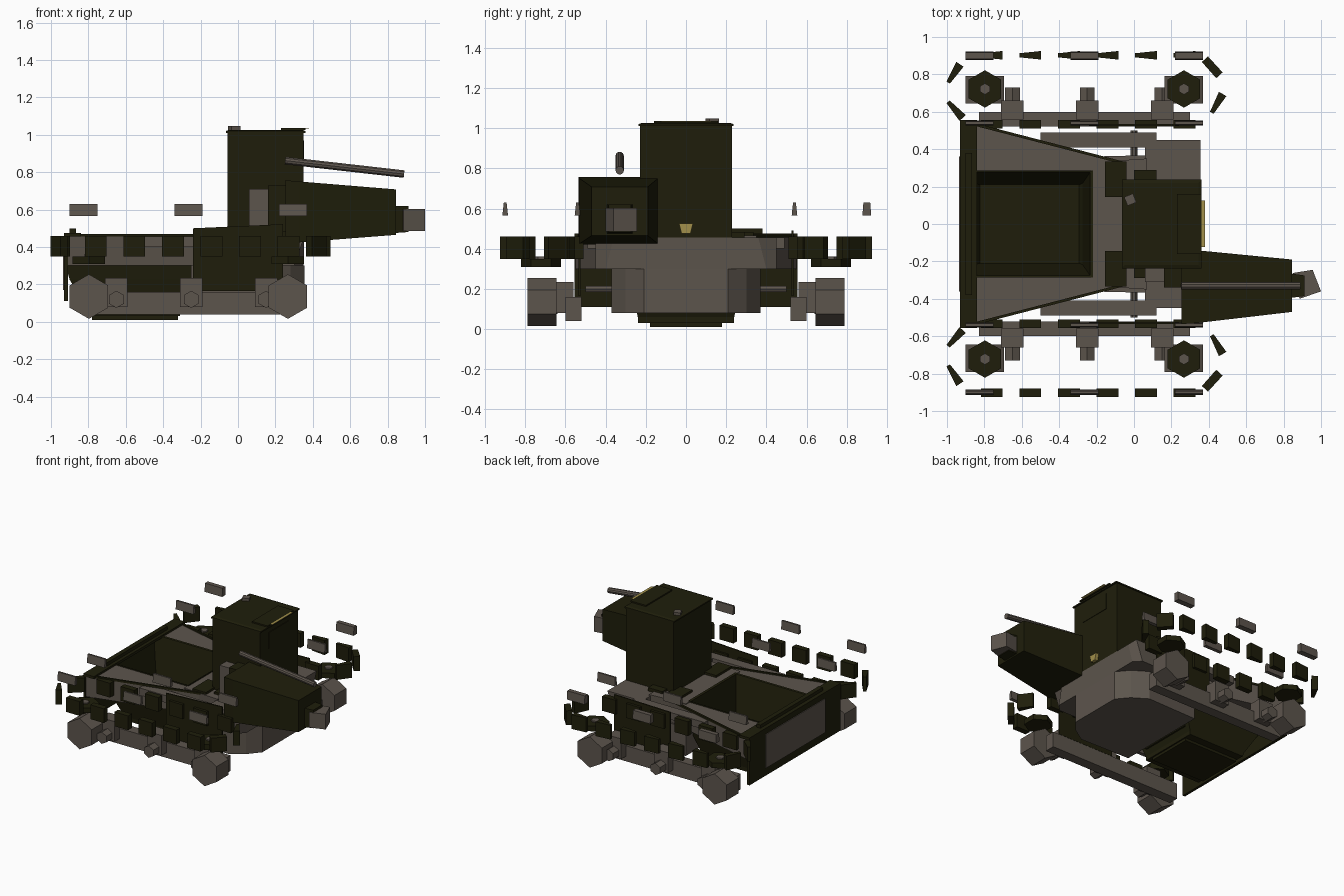
import bpy, bmesh, math
from mathutils import Vector, Matrix

if "Cube" in bpy.data.objects:
    bpy.data.objects.remove(bpy.data.objects["Cube"])


def material(name, rgb):
    m = bpy.data.materials.new(name)
    m.diffuse_color = (*rgb, 1)
    m.use_nodes = True
    m.node_tree.nodes["Principled BSDF"].inputs["Base Color"].default_value = m.diffuse_color
    return m


GREEN = material("dark olive", (0.0135, 0.0128, 0.0032))
GREY = material("warm grey", (0.108, 0.090, 0.073))
GOLD = material("gold", (0.36, 0.28, 0.07))


def loft(name, rings, mat, closed=False):
    """Skin equal-length loops; cap the ends, or join last ring to first."""
    bm = bmesh.new()
    vs = [[bm.verts.new(p) for p in r] for r in rings]
    n = len(vs[0])
    pairs = list(zip(vs, vs[1:])) + ([(vs[-1], vs[0])] if closed else [])
    for a, b in pairs:
        for i in range(n):
            j = (i + 1) % n
            bm.faces.new((a[i], a[j], b[j], b[i]))
    if not closed:
        bm.faces.new(vs[0])
        bm.faces.new(vs[-1])
    bmesh.ops.recalc_face_normals(bm, faces=bm.faces)
    me = bpy.data.meshes.new(name)
    bm.to_mesh(me)
    bm.free()
    me.materials.append(mat)
    ob = bpy.data.objects.new(name, me)
    bpy.context.collection.objects.link(ob)
    return ob


def rect(x0, x1, y0, y1, z):
    return [(x0, y0, z), (x1, y0, z), (x1, y1, z), (x0, y1, z)]


def box(name, x0, x1, y0, y1, z0, z1, mat):
    return loft(name, [rect(x0, x1, y0, y1, z0), rect(x0, x1, y0, y1, z1)], mat)


def prism(name, pts, z0, z1, mat):
    return loft(name, [[(x, y, z) for x, y in pts] for z in (z0, z1)], mat)


def rod(name, a, b, r, n, mat, spin=0.0):
    """Straight n-sided rod from a to b."""
    a, b = Vector(a), Vector(b)
    d = (b - a).normalized()
    u = d.cross(Vector((0, 0, 1)))
    u = u.normalized() if u.length > 1e-4 else Vector((1, 0, 0))
    v = u.cross(d)
    ang = [spin + 2 * math.pi * i / n for i in range(n)]
    return loft(name, [[c + r * (math.cos(t) * u + math.sin(t) * v) for t in ang] for c in (a, b)], mat)


# Lower hull and wider upper hull
low = [(-.25, -.36), (.17, -.37), (.28, -.30), (.355, -.21),
       (.355, .21), (.28, .30), (.17, .37), (-.25, .36)]
prism("lower_hull", low, .08, .30, GREY)
wide = [(.06, -.45), (.30, -.45), (.35, -.40), (.35, .40), (.30, .45), (.06, .45)]
slim = [(.06, -.45), (.355, -.45), (.355, -.36), (.355, .36), (.355, .45), (.06, .45)]
loft("upper_hull", [[(x, y, .30) for x, y in wide], [(x, y, .455) for x, y in slim]], GREY)
prism("mid_deck", [(-.23, -.33), (.07, -.35), (.07, .35), (-.23, .33)], .30, .465, GREY)

# Rear deck around the hopper opening
outer = [(-.91, -.55), (-.06, -.33), (-.06, .33), (-.91, .55)]
hole = [(-.90, -.28), (-.23, -.28), (-.23, .28), (-.90, .28)]
loft("hopper_deck", [[(x, y, z) for x, y in p] for p, z in
                     ((outer, .30), (outer, .46), (hole, .46), (hole, .30))], GREY, True)

# Hopper bin with sloping inside walls
loft("hopper_bin", [
    rect(-.84, -.28, -.21, .21, .10), rect(-.91, -.235, -.275, .275, .465),
    rect(-.92, -.22, -.285, .285, .47), rect(-.92, -.22, -.285, .285, .30),
    rect(-.90, -.24, -.275, .275, .225), rect(-.80, -.31, -.24, .24, .06),
    rect(-.79, -.31, -.24, .24, .03)], GREEN)
box("hopper_foot", -.78, -.32, -.18, .18, .01, .03, GREEN)

# Rear wall
box("rear_wall", -.93, -.91, -.555, .555, .11, .47, GREEN)
box("rear_ledge", -.93, -.84, -.555, .555, .455, .475, GREEN)
box("rear_handle", -.90, -.865, -.38, .38, .47, .50, GREEN)
box("rear_panel", -.936, -.93, -.36, .36, .17, .43, GREY)

for s, side in ((1, "left"), (-1, "right")):
    def sbox(name, x0, x1, y0, y1, z0, z1, mat):
        a, b = sorted((s * y0, s * y1))
        box(side + "_" + name, x0, x1, a, b, z0, z1, mat)

    # Deck edge trim, side rails, skirts and tower clamps
    prism(side + "_deck_trim", [(-.91, s * .555), (-.06, s * .335), (-.06, s * .32), (-.91, s * .54)],
          .455, .47, GREEN)
    sbox("side_rail", -.50, .12, .41, .49, .40, .455, GREY)
    sbox("deck_clamp", -.155, -.04, .145, .335, .46, .482, GREEN)
    sbox("tower_clamp", 0, .12, .22, .29, .44, .482, GREEN)
    rod(side + "_cross_axle", (0, s * .36, .2), (0, s * .50, .2), .018, 6, GREY)

    # Thin side skirt with a rising top edge
    top = (.50, .522) if s < 0 else (.48, .49)
    loft(side + "_skirt", [[(-.24, s * y, .165), (.24, s * y, .165), (.24, s * y, top[1]), (-.24, s * y, top[0])]
                           for y in (.525, .535)], GREEN)

    # Suspension beam with bosses and hex pins
    loft(side + "_beam", [[(-.83, s * y, .04), (.30, s * y, .04), (.30, s * y, .16), (-.83, s * y, .16)]
                          for y in (.52, .60)], GREY)
    for i, x in enumerate((-.65, -.25, .15)):
        sbox(f"boss_{i}", x - .06, x + .06, .56, .66, .08, .235, GREY)
        rod(f"{side}_pin_{i}", (x, s * .64, .12), (x, s * .73, .12), .046, 6, GREY, math.pi / 6)

    # End wheels, and the flat hex caps above them
    for i, x in enumerate((-.797, .267)):
        rod(f"{side}_wheel_{i}", (x, s * .645, .135), (x, s * .79, .135), .119, 6, GREY, math.pi / 6)
        rod(f"{side}_cap_{i}", (x, s * .722, .31), (x, s * .722, .35), .10, 6, GREEN, math.pi / 6)
        rod(f"{side}_cap_hub_{i}", (x, s * .722, .35), (x, s * .722, .36), .03, 6, GREY, math.pi / 6)

    # Loose track links: (centre x, centre y, heading, wedge flag)
    links = [(-.76 + .206 * i, y, 0, y > .7) for i in range(6) for y in (.533, .902)]
    links += [(-.962, .805, 57, 1), (-.955, .61, -48, 1), (.418, .838, -48, 0), (.445, .645, 60, 1)]
    for i, (x, y, deg, wedge) in enumerate(links):
        e = .011 if wedge and (s > 0 or deg) else .022
        shape = [(-.058, -e), (.058, -.023), (.058, .023), (-.058, e)]
        rot = Matrix.Rotation(math.radians(deg), 2)
        pts = [rot @ Vector(p) for p in shape]
        prism(f"{side}_track_link_{i}", [(x + p.x, s * (y + p.y)) for p in pts], .35, .46, GREEN)

    # Floating grey guide blades, narrower at the top
    for i, x in enumerate((-.825, -.265, .295)):
        for j, y in enumerate((.54, .90)):
            w0, w1 = (.022, .017) if s > 0 and j else (.014, .007)
            loft(f"{side}_guide_{i}_{j}",
                 [rect(x - .075, x + .075, s * y - w, s * y + w, z) for w, z in ((w0, .565), (w1, .63))], GREY)

# Tower with rim, hatch, knob and lamp
box("tower", -.055, .35, -.23, .23, .45, 1.015, GREEN)
loft("tower_rim", [rect(-.065, .36, -.237, .237, 1.01), rect(-.065, .36, -.237, .237, 1.02),
                   rect(-.05, .345, -.22, .22, 1.026)], GREEN)
box("roof_hatch", .23, .362, -.16, .16, 1.026, 1.036, GREEN)
box("gold_strip", .362, .38, -.122, .125, 1.033, 1.036, GOLD)
box("front_window", .35, .354, -.13, .12, .85, .97, GREEN)
rod("roof_knob", (-.02, .13, 1.02), (-.02, .13, 1.047), .036, 4, GREY, .4)
loft("front_lamp", [[(x, -.035, .525), (x, .035, .525), (x, .022, .475), (x, -.022, .475)]
                    for x in (.345, .375)], GOLD)

# Cannon housing on the right side of the tower
box("cannon_bracket", .06, .16, -.31, -.22, .46, .71, GREY)
box("cannon_mount", .16, .27, -.34, -.20, .48, .73, GREEN)


def yz(x, y0, y1, z0, z1):
    return [(x, y0, z0), (x, y1, z0), (x, y1, z1), (x, y0, z1)]


loft("cannon_housing", [yz(.255, -.535, -.14, .42, .757), yz(.33, -.53, -.14, .425, .75),
                        yz(.845, -.47, -.19, .465, .708)], GREEN)
loft("nozzle_collar", [yz(.84, -.395, -.265, .475, .62), yz(.912, -.385, -.275, .48, .62)], GREEN)
prism("nozzle", [(.85, -.262), (.955, -.245), (1.0, -.36), (.885, -.40)], .485, .602, GREY)
rod("top_pipe", (.252, -.33, .862), (.888, -.33, .79), .021, 10, GREY)
